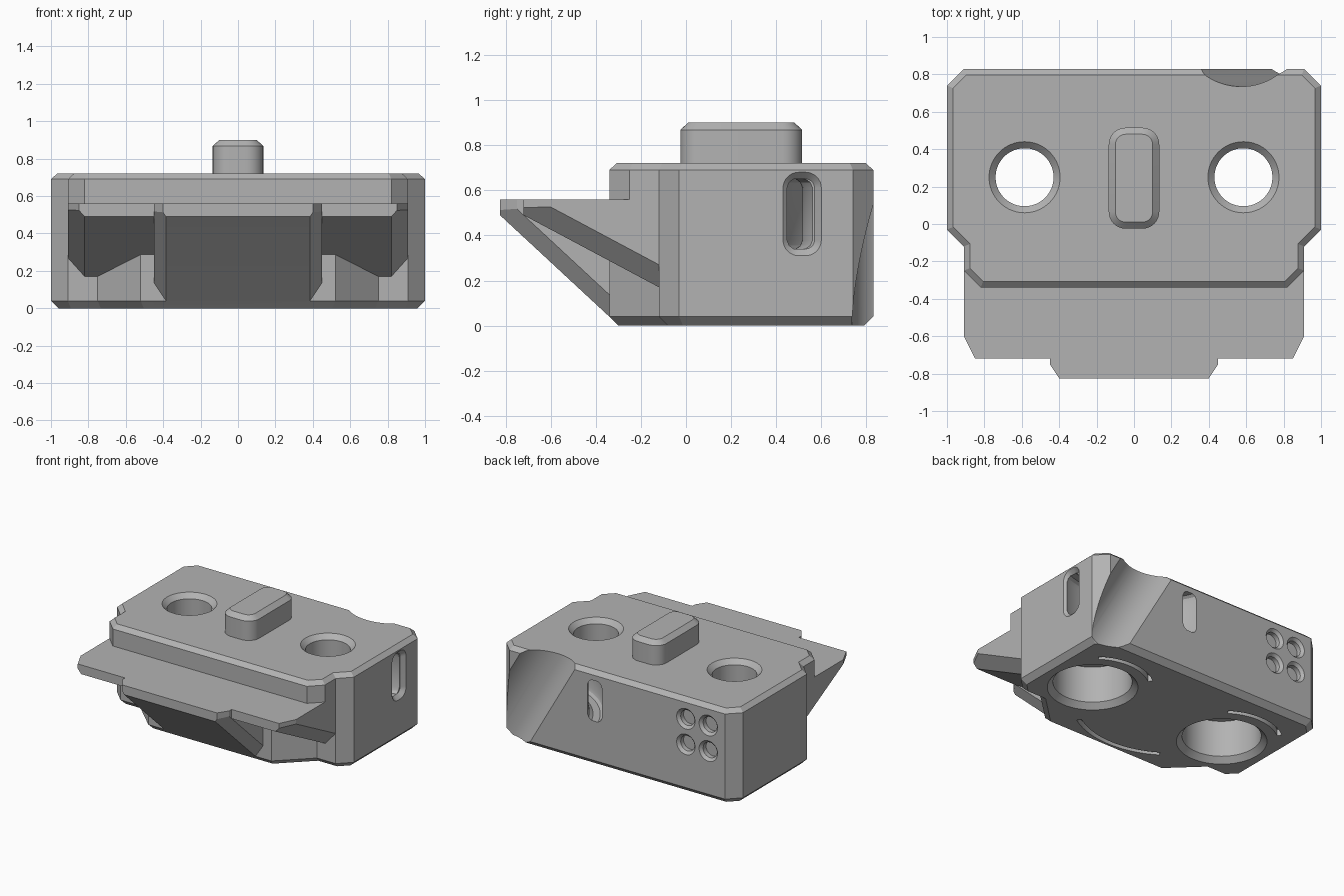
import bpy, bmesh
from math import radians, cos, sin, pi
from mathutils import Vector, Matrix

if "Cube" in bpy.data.objects:
    bpy.data.objects.remove(bpy.data.objects["Cube"])

grey = bpy.data.materials.new("plain grey")
grey.use_nodes = True
grey.diffuse_color = (0.45, 0.45, 0.45, 1)
grey.node_tree.nodes["Principled BSDF"].inputs["Base Color"].default_value = (0.45, 0.45, 0.45, 1)


def finish(name, bm):
    bm.normal_update()
    bmesh.ops.recalc_face_normals(bm, faces=bm.faces[:])
    if bm.calc_volume(signed=True) < 0:
        bmesh.ops.reverse_faces(bm, faces=bm.faces[:])
    mesh = bpy.data.meshes.new(name)
    bm.to_mesh(mesh)
    bm.free()
    mesh.materials.append(grey)
    ob = bpy.data.objects.new(name, mesh)
    bpy.context.scene.collection.objects.link(ob)
    return ob


def inset(points, d):
    """Move every edge of a counter-clockwise outline inwards by d."""
    result = []
    for i, p in enumerate(points):
        a = (p - points[i - 1]).normalized()
        b = (points[(i + 1) % len(points)] - p).normalized()
        na, nb = Vector((-a.y, a.x)), Vector((-b.y, b.x))
        result.append(p + (na + nb) * d / (1 + na.dot(nb)))
    return result


def loft(name, outline, levels, frame=Matrix.Identity(4)):
    """Stack copies of an outline at (height, inset) levels."""
    points = [Vector(p) for p in outline]
    bm = bmesh.new()
    rings = [[bm.verts.new(frame @ Vector((p.x, p.y, z))) for p in inset(points, d)]
             for z, d in levels]
    bm.faces.new(rings[0][::-1])
    bm.faces.new(rings[-1])
    for low, high in zip(rings, rings[1:]):
        for i in range(len(low)):
            bm.faces.new((low[i - 1], low[i], high[i], high[i - 1]))
    return finish(name, bm)


def carve(name, low, high, planes):
    """Box trimmed by planes given as (point, outward normal)."""
    bm = bmesh.new()
    low, high = Vector(low), Vector(high)
    bmesh.ops.create_cube(bm, size=1, matrix=Matrix.Translation((low + high) / 2)
                          @ Matrix.Diagonal((*(high - low), 1)))
    for point, normal in planes:
        bmesh.ops.bisect_plane(bm, geom=bm.verts[:] + bm.edges[:] + bm.faces[:], plane_co=point,
                               plane_no=Vector(normal).normalized(), clear_outer=True)
        bmesh.ops.holes_fill(bm, edges=[e for e in bm.edges if e.is_boundary])
    return finish(name, bm)


def volume(mesh):
    bm = bmesh.new()
    bm.from_mesh(mesh)
    result = bm.calc_volume(signed=True)
    bm.free()
    return result


def combine(target, tool, operation):
    """Apply a boolean, taking the first solver whose result is plausible."""
    before = volume(target.data)
    mod = target.modifiers.new(tool.name, 'BOOLEAN')
    mod.operation, mod.object = operation, tool
    least, most = (1, 1.8) if operation == 'UNION' else (0.7, 1)
    for solver in ('EXACT', 'MANIFOLD', 'FLOAT'):
        mod.solver = solver
        bpy.context.view_layer.update()
        graph = bpy.context.evaluated_depsgraph_get()
        mesh = bpy.data.meshes.new_from_object(target.evaluated_get(graph))
        if least * before < volume(mesh) < most * before:
            target.data = mesh
            break
    target.modifiers.remove(mod)
    bpy.data.objects.remove(tool)


def mirrored(half):
    return half + [(-x, y) for x, y in reversed(half)]


def circle(cx, cy, r, n=64):
    return [(cx + r * cos(2 * pi * i / n), cy + r * sin(2 * pi * i / n)) for i in range(n)]


def rounded(cx, cy, w, h, r, n=8):
    pts = []
    for k, (sx, sy) in enumerate([(1, 1), (-1, 1), (-1, -1), (1, -1)]):
        for i in range(n + 1):
            a = (k + i / n) * pi / 2
            pts.append((cx + sx * (w - r) + r * cos(a), cy + sy * (h - r) + r * sin(a)))
    return pts


def band(cx, cy, r, width, start, end, n=32):
    angles = [radians(start + (end - start) * i / n) for i in range(n + 1)]
    outer = [(cx + (r + width / 2) * cos(a), cy + (r + width / 2) * sin(a)) for a in angles]
    inner = [(cx + (r - width / 2) * cos(a), cy + (r - width / 2) * sin(a)) for a in angles]
    return outer + inner[::-1]


# Main block: recessed lower half and full upper half
rear = [(1, -0.03), (1, 0.74), (0.91, 0.83)]
body = loft("body", mirrored([(0.52, -0.34), (0.75, -0.12), (0.91, -0.12)] + rear),
            [(0, 0.04), (0.04, 0), (0.53, 0)])
upper = loft("upper_body", mirrored([(0.82, -0.34), (0.91, -0.25), (0.91, -0.12)] + rear),
             [(0.53, 0), (0.69, 0), (0.72, 0.033)])
combine(body, upper, 'UNION')

# Sloped side wings under the front ledge
for s in (1, -1):
    slope, fall = 0.533, 0.1 / 0.09
    wing = carve("wing", (min(s * 0.3, s * 0.91), -0.72, 0.1), (max(s * 0.3, s * 0.91), 0, 0.56), [
        ((0, -0.72, 0.49), (0, -slope, -1)),
        ((s * 0.82, -0.72, 0.49), (s * fall, -slope, -1)),
        ((s * 0.91, -0.6, 0), (s * 0.12, -0.06, 0))])
    combine(body, wing, 'UNION')

# Central wedge with chamfered edges
planes = [((0, -0.825, 0.49), (0, -0.928, -1))]
for s in (1, -1):
    planes += [((s * 0.385, -0.825, 0.49), (s * 1.5, -0.928, -1)),
               ((s * 0.45, -0.75, 0), (s * 0.075, -0.05, 0))]
wedge = carve("wedge", (-0.45, -0.825, 0.02), (0.45, -0.2, 0.56), planes)
combine(body, wedge, 'UNION')

# Raised key on top
key = loft("top_key", rounded(0, 0.245, 0.135, 0.27, 0.09),
           [(0.65, 0), (0.868, 0), (0.9, 0.035)])
combine(body, key, 'UNION')

# Stepped bores with countersunk rims, and curved grooves beneath them
for x in (0.585, -0.585):
    hole = circle(x, 0.25, 0.155)
    combine(body, loft("through_hole", hole, [(0.2, 0), (0.685, 0), (0.735, -0.05)]), 'DIFFERENCE')
    bore = circle(x, 0.25, 0.275)
    combine(body, loft("bore", bore, [(-0.02, -0.06), (0.04, 0), (0.32, 0)]), 'DIFFERENCE')
    groove = band(x, 0.25, 0.41, 0.035, 56, 128)
    combine(body, loft("groove", groove, [(-0.05, 0), (0.05, 0)]), 'DIFFERENCE')
groove = band(0, 0.405, 0.67, 0.035, 237, 303)
combine(body, loft("front_groove", groove, [(-0.05, 0), (0.05, 0)]), 'DIFFERENCE')

# Slanted cylindrical scoop at the back corner
tilt = Matrix.Translation((0.78, 0.993, 0.36)) @ Matrix.Rotation(radians(-30), 4, 'Y')
scoop = loft("scoop", circle(0, 0, 0.258, 96), [(-1, 0), (1, 0)], tilt)
combine(body, scoop, 'DIFFERENCE')

# Curved strap tunnel between the side and back slots
tunnel = band(0.75, 1.071, 0.61, 0.11, -172, -50, 48)
combine(body, loft("tunnel", tunnel, [(0.34, 0.03), (0.355, 0.01), (0.38, 0), (0.61, 0),
                                      (0.635, 0.01), (0.65, 0.03)]), 'DIFFERENCE')

# Countersunk slot mouths, then four round pockets on the back
side = Matrix(((0, 0, 1, 1), (1, 0, 0, 0), (0, 1, 0, 0), (0, 0, 0, 1)))
back = Matrix(((-1, 0, 0, 0), (0, 0, 1, 0.83), (0, 1, 0, 0), (0, 0, 0, 1)))
for frame, u in ((side, 0.515), (back, -0.195)):
    mouth = rounded(u, 0.495, 0.085, 0.185, 0.07)
    combine(body, loft("slot_mouth", mouth, [(-0.03, 0.03), (0.03, -0.03)], frame), 'DIFFERENCE')
for x in (0.58, 0.77):
    for z in (0.37, 0.565):
        pocket = circle(x, z, 0.058, 32)
        combine(body, loft("pocket", pocket, [(-0.055, 0), (-0.02, 0), (0.02, -0.04)], back), 'DIFFERENCE')

# Smooth the round walls, keep the chamfers crisp
bpy.ops.object.select_all(action='DESELECT')
body.select_set(True)
bpy.context.view_layer.objects.active = body
bpy.ops.object.shade_smooth_by_angle(angle=radians(25))
